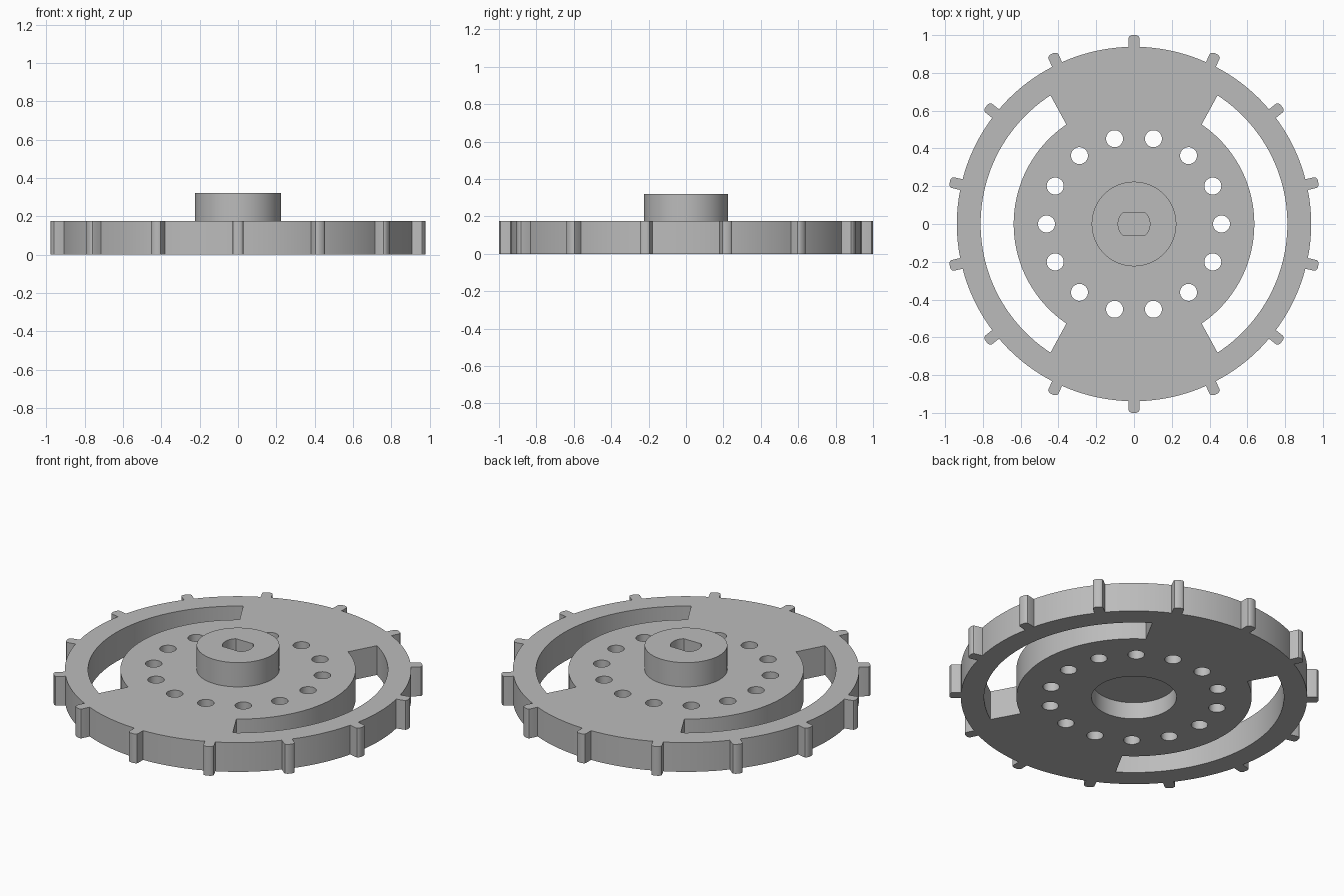
import bpy, bmesh
from math import sin, cos, pi, radians
from mathutils import Vector, Matrix

if "Cube" in bpy.data.objects:
    bpy.data.objects.remove(bpy.data.objects["Cube"])

TEETH = 14
DISC_R, DISC_H = 0.938, 0.175
HUB_R, HUB_TOP = 0.224, 0.32
RECESS_R, RECESS_H = 0.23, 0.10
STEP = 2 * pi / TEETH

grey = bpy.data.materials.new("plain_grey")
grey.use_nodes = True
grey.diffuse_color = (0.5, 0.5, 0.5, 1)
grey.node_tree.nodes["Principled BSDF"].inputs["Base Color"].default_value = (0.5, 0.5, 0.5, 1)


def polar(r, a):
    return Vector((r * cos(a), r * sin(a), 0))


def arc(r, a0, a1, n):
    return [polar(r, a0 + (a1 - a0) * i / n) for i in range(n + 1)]


def circle(r, n, centre=Vector((0, 0, 0))):
    return [centre + polar(r, 2 * pi * i / n) for i in range(n)]


def prism(bm, outline, z0, z1):
    """Extrude a closed counter-clockwise outline from z0 to z1."""
    low = [bm.verts.new((p.x, p.y, z0)) for p in outline]
    high = [bm.verts.new((p.x, p.y, z1)) for p in outline]
    bm.faces.new(low[::-1])
    bm.faces.new(high)
    for i in range(len(outline)):
        j = (i + 1) % len(outline)
        bm.faces.new((low[i], low[j], high[j], high[i]))


def make(name, prisms):
    bm = bmesh.new()
    for outline, z0, z1 in prisms:
        prism(bm, outline, z0, z1)
    mesh = bpy.data.meshes.new(name)
    bm.to_mesh(mesh)
    bm.free()
    mesh.materials.append(grey)
    obj = bpy.data.objects.new(name, mesh)
    bpy.context.collection.objects.link(obj)
    return obj


# Toothed rim outline: one rounded tooth and one arc, repeated around
W = 0.029
half_tooth = [(DISC_R - 0.001, W), (0.984, W), (0.991, W - 0.002), (0.996, W - 0.008), (1.0, W - 0.017)]
tooth = [Vector((r, -w, 0)) for r, w in half_tooth] + [Vector((r, w, 0)) for r, w in half_tooth[::-1]]
gap = W / DISC_R
rim = []
for k in range(TEETH):
    a = pi / 2 + k * STEP
    turn = Matrix.Rotation(a, 3, "Z")
    rim += [turn @ p for p in tooth]
    rim += arc(DISC_R, a + gap, a + STEP - gap, 10)[1:-1]
wheel = make("toothed_wheel", [(rim, 0, DISC_H)])

# Raised hub
hub = make("hub", [(circle(HUB_R, 96), RECESS_H - 0.02, HUB_TOP)])

# Two curved side slots
slot = arc(0.812, radians(-57), radians(57), 48) + arc(0.637, radians(55.8), radians(-55.8), 48)
slots = make("slot_cutter", [(slot, -0.1, 0.5), ([Vector((-p.x, -p.y, 0)) for p in slot], -0.1, 0.5)])

# Ring of small round holes
holes = make("hole_cutter", [(circle(0.045, 32, polar(0.463, k * STEP)), -0.1, 0.5) for k in range(TEETH)])

# Round recess underneath
recess = make("recess_cutter", [(circle(RECESS_R, 96), -0.1, RECESS_H)])

# Blind shaft socket with two flats
flat = 0.82
socket = make("socket_cutter", [(arc(0.084, -flat, flat, 16) + arc(0.084, pi - flat, pi + flat, 16),
                                 RECESS_H + 0.03, 0.5)])

for helper, op in ((hub, "UNION"), (recess, "DIFFERENCE"), (slots, "DIFFERENCE"),
                   (holes, "DIFFERENCE"), (socket, "DIFFERENCE")):
    mod = wheel.modifiers.new(helper.name, "BOOLEAN")
    mod.operation, mod.object, mod.solver = op, helper, "EXACT"
    bpy.context.view_layer.objects.active = wheel
    bpy.ops.object.modifier_apply(modifier=mod.name)
    bpy.data.objects.remove(helper)

# Smooth round walls, crisp edges
bpy.ops.object.select_all(action="DESELECT")
wheel.select_set(True)
bpy.context.view_layer.objects.active = wheel
bpy.ops.object.shade_smooth_by_angle(angle=radians(30))
